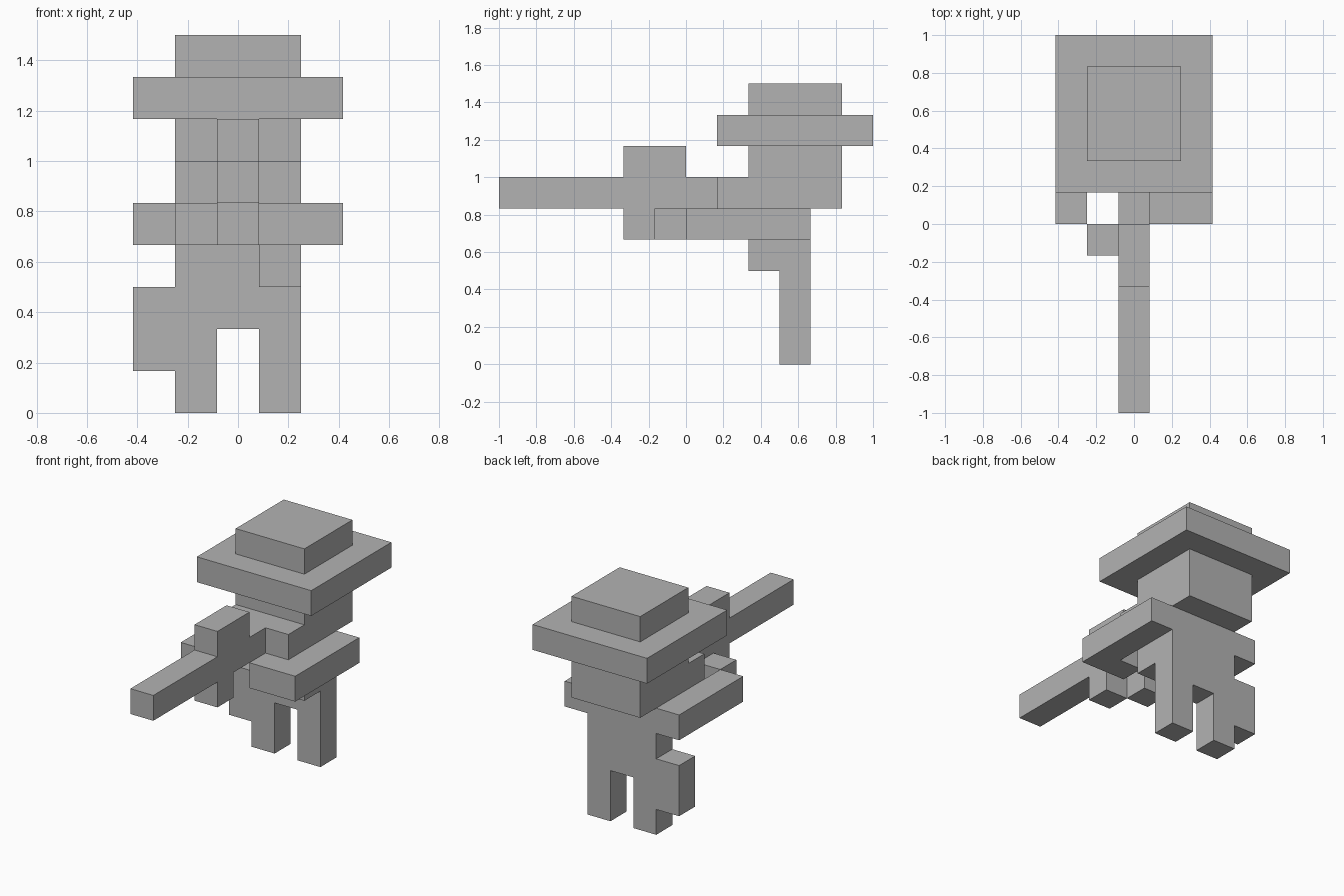
import bpy
import bmesh

cube = bpy.data.objects.get("Cube")
if cube:
    bpy.data.objects.remove(cube, do_unlink=True)

U = 1 / 6  # one block

# Single flat material
grey = bpy.data.materials.new("plain_grey")
grey.use_nodes = True
colour = (0.45, 0.45, 0.45, 1)
grey.diffuse_color = colour
grey.node_tree.nodes["Principled BSDF"].inputs["Base Color"].default_value = colour


def finish(name, bm):
    mesh = bpy.data.meshes.new(name)
    bmesh.ops.recalc_face_normals(bm, faces=bm.faces)
    bm.to_mesh(mesh)
    bm.free()
    mesh.materials.append(grey)
    obj = bpy.data.objects.new(name, mesh)
    bpy.context.collection.objects.link(obj)


def extruded(name, outline, axis, start, end):
    """Extrude an outline in block units; axis 1 uses (x, z), axis 2 uses (x, y)."""
    bm = bmesh.new()
    verts = []
    for a, b in outline:
        co = (a, start, b) if axis == 1 else (a, b, start)
        verts.append(bm.verts.new([c * U for c in co]))
    face = bm.faces.new(verts)
    out = bmesh.ops.extrude_face_region(bm, geom=[face], use_keep_orig=True)
    for v in out["geom"]:
        if isinstance(v, bmesh.types.BMVert):
            v.co[axis] = end * U
    finish(name, bm)


def block(name, x, y, z):
    """Box from ranges in block units."""
    bm = bmesh.new()
    bmesh.ops.create_cube(bm, size=1)
    for v in bm.verts:
        v.co = [r[c > 0] * U for c, r in zip(v.co, (x, y, z))]
    finish(name, bm)


narrow, wide, centre = (-1.5, 1.5), (-2.5, 2.5), (-.5, .5)

# Body: torso, two legs and the side holster in one flat profile
extruded("torso_and_legs", [
    (-1.5, 0), (-.5, 0), (-.5, 2), (.5, 2), (.5, 0), (1.5, 0), (1.5, 5),
    (-1.5, 5), (-1.5, 3), (-2.5, 3), (-2.5, 1), (-1.5, 1)], 1, 3, 4)
block("front_pouch", (.5, 1.5), (2, 3), (3, 4))

# Arms
block("right_arm", (-2.5, -1.5), (0, 4), (4, 5))
block("right_hand", (-1.5, -.5), (-1, 0), (4, 5))
extruded("left_arm_and_hand", [
    (1.5, 4), (1.5, 1), (.5, 1), (.5, 0), (2.5, 0), (2.5, 4)], 2, 4, 5)

# Head and hat
block("head", narrow, (2, 5), (5, 7))
block("chin", narrow, (1, 2), (5, 6))
block("hat_brim", wide, (1, 6), (7, 8))
block("hat_crown", narrow, (2, 5), (8, 9))

# Long gun
block("gun_barrel", centre, (-6, 1), (5, 6))
block("gun_sight", centre, (-2, 0), (6, 7))
block("gun_magazine", centre, (-2, -1), (4, 5))
